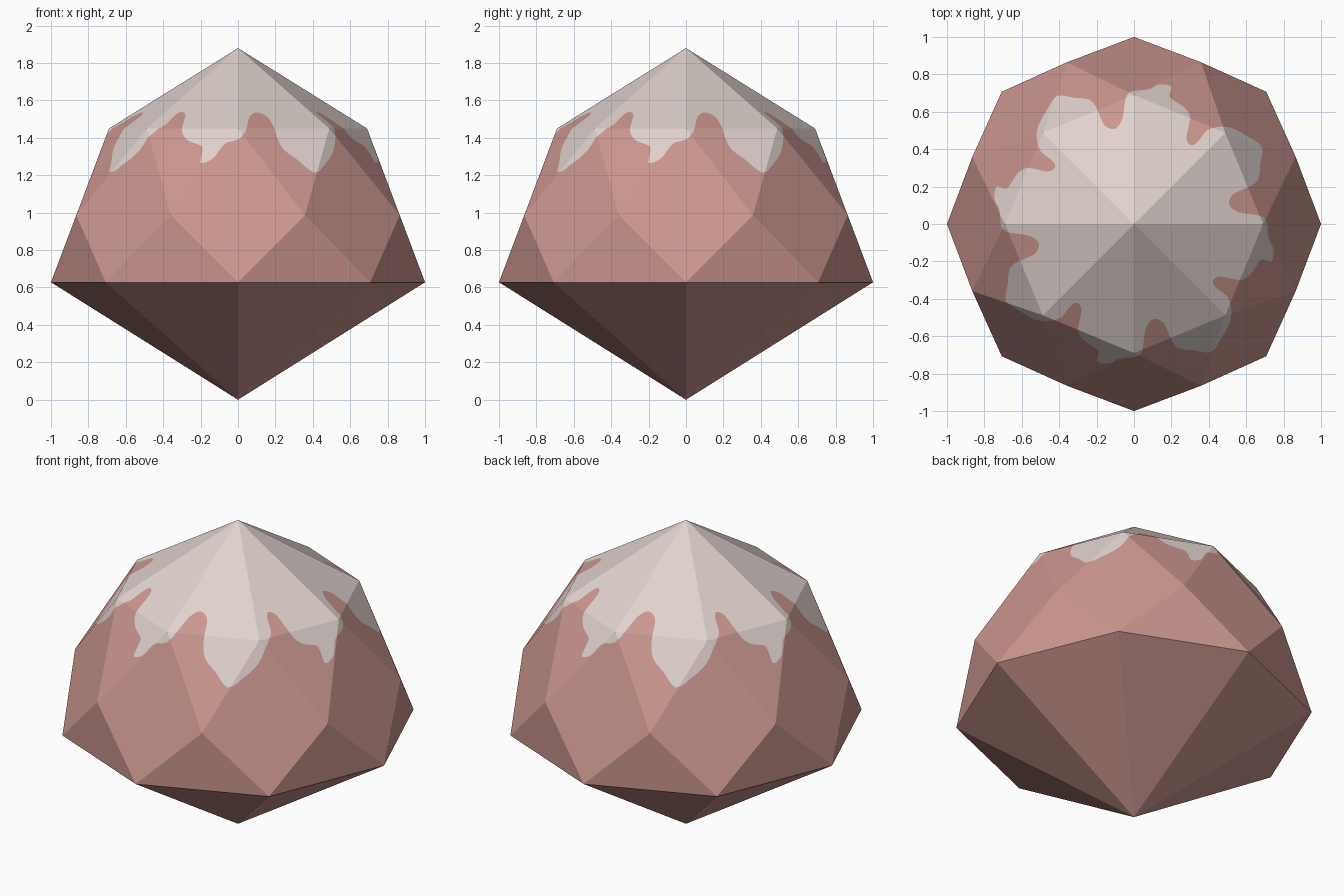
import bpy, bmesh
from math import cos, sin, radians
from mathutils import Vector
from mathutils.geometry import delaunay_2d_cdt, intersect_point_tri_2d

cube = bpy.data.objects.get("Cube")
if cube:
    bpy.data.objects.remove(cube, do_unlink=True)


def make_material(name, color):
    mat = bpy.data.materials.new(name)
    mat.use_nodes = True
    mat.diffuse_color = color
    mat.node_tree.nodes["Principled BSDF"].inputs["Base Color"].default_value = color
    return mat


def polar(radius, degrees):
    return Vector((radius * cos(radians(degrees)), radius * sin(radians(degrees))))


# Gem proportions: rings of eight points, the middle ring turned half a step
GIRDLE_Z, SHOULDER_Z, APEX_Z = 0.628, 1.45, 1.88
MID_R, SHOULDER_R = 0.936, 0.69
HALF = cos(radians(22.5))
KITE_SLOPE = (SHOULDER_Z - GIRDLE_Z) / (1 - SHOULDER_R)
MID_Z = GIRDLE_Z + (1 - MID_R * HALF) * KITE_SLOPE
STAR_SLOPE = (SHOULDER_Z - MID_Z) / (MID_R - SHOULDER_R * HALF)
CAP_SLOPE = (APEX_Z - SHOULDER_Z) / (SHOULDER_R * HALF)

girdle = [polar(1, 45 * i) for i in range(8)]
middle = [polar(MID_R, 45 * i + 22.5) for i in range(8)]
shoulder = [polar(SHOULDER_R, 45 * i) for i in range(8)]


def crown_height(p):
    """Height of the faceted crown above a plan point: the lowest facet plane."""
    main = max(p.dot(polar(1, 45 * i)) for i in range(8))
    between = max(p.dot(polar(1, 45 * i + 22.5)) for i in range(8))
    return min(GIRDLE_Z + (1 - main) * KITE_SLOPE,
               MID_Z + (MID_R - between) * STAR_SLOPE,
               APEX_Z - between * CAP_SLOPE)


# Dripping edge of the pale cap in plan: one quarter, turned four times
quarter = [(-.39, -.50), (-.35, -.45), (-.31, -.42), (-.28, -.46), (-.30, -.57),
           (-.26, -.63), (-.19, -.68), (-.20, -.735), (-.13, -.745), (-.08, -.72),
           (.01, -.71), (.045, -.67), (.06, -.57), (.10, -.51), (.16, -.53),
           (.20, -.62), (.24, -.665), (.32, -.675), (.41, -.685), (.46, -.62),
           (.51, -.53), (.52, -.46)]
drip = []
for turn in range(4):
    for x, y in quarter:
        for _ in range(turn):
            x, y = -y, x
        drip.append(Vector((x, y)))
for _ in range(2):
    rounded = []
    for i in range(len(drip)):
        a, b, c, d = (drip[(i + k) % len(drip)] for k in (-1, 0, 1, 2))
        rounded += [b, (9 * (b + c) - a - d) / 16]
    drip = rounded


def under_cap(p):
    inside = False
    for i, b in enumerate(drip):
        a = drip[i - 1]
        if (a.y > p.y) != (b.y > p.y):
            if p.x < a.x + (p.y - a.y) * (b.x - a.x) / (b.y - a.y):
                inside = not inside
    return inside


# Plan of all crown facet edges together with the drip line
points = girdle + middle + shoulder + [Vector((0, 0))] + drip
edges = []
for i in range(8):
    j = (i + 1) % 8
    edges += [(i, 8 + i), (8 + i, j), (8 + i, 16 + i), (8 + i, 16 + j),
              (16 + i, 16 + j), (16 + i, 24)]
count = len(drip)
edges += [(25 + i, 25 + (i + 1) % count) for i in range(count)]
plan, _, tris, *_ = delaunay_2d_cdt(points, edges, [], 0, 1e-5)

# Crown surface, coloured by the drip line
bm = bmesh.new()
verts = [bm.verts.new((p.x, p.y, crown_height(p))) for p in plan]
for tri in tris:
    face = bm.faces.new([verts[i] for i in tri])
    centre = sum((plan[i] for i in tri), Vector((0, 0))) / len(tri)
    face.material_index = int(under_cap(centre))

# Girdle triangles and the pointed underside
for i in range(8):
    a, b = (girdle[k].to_3d() + Vector((0, 0, GIRDLE_Z)) for k in (i, (i + 1) % 8))
    m = middle[i].to_3d() + Vector((0, 0, MID_Z))
    for corners in ((a, b, m), (b, a, Vector((0, 0, 0)))):
        bm.faces.new([bm.verts.new(c) for c in corners])
bmesh.ops.remove_doubles(bm, verts=bm.verts, dist=1e-4)
bmesh.ops.recalc_face_normals(bm, faces=bm.faces)

mesh = bpy.data.meshes.new("faceted_gem")
bm.to_mesh(mesh)
bm.free()
mesh.materials.append(make_material("dusty pink", (0.60, 0.305, 0.275, 1)))
mesh.materials.append(make_material("pale cream", (0.75, 0.65, 0.62, 1)))
gem = bpy.data.objects.new("faceted_gem", mesh)
bpy.context.collection.objects.link(gem)
